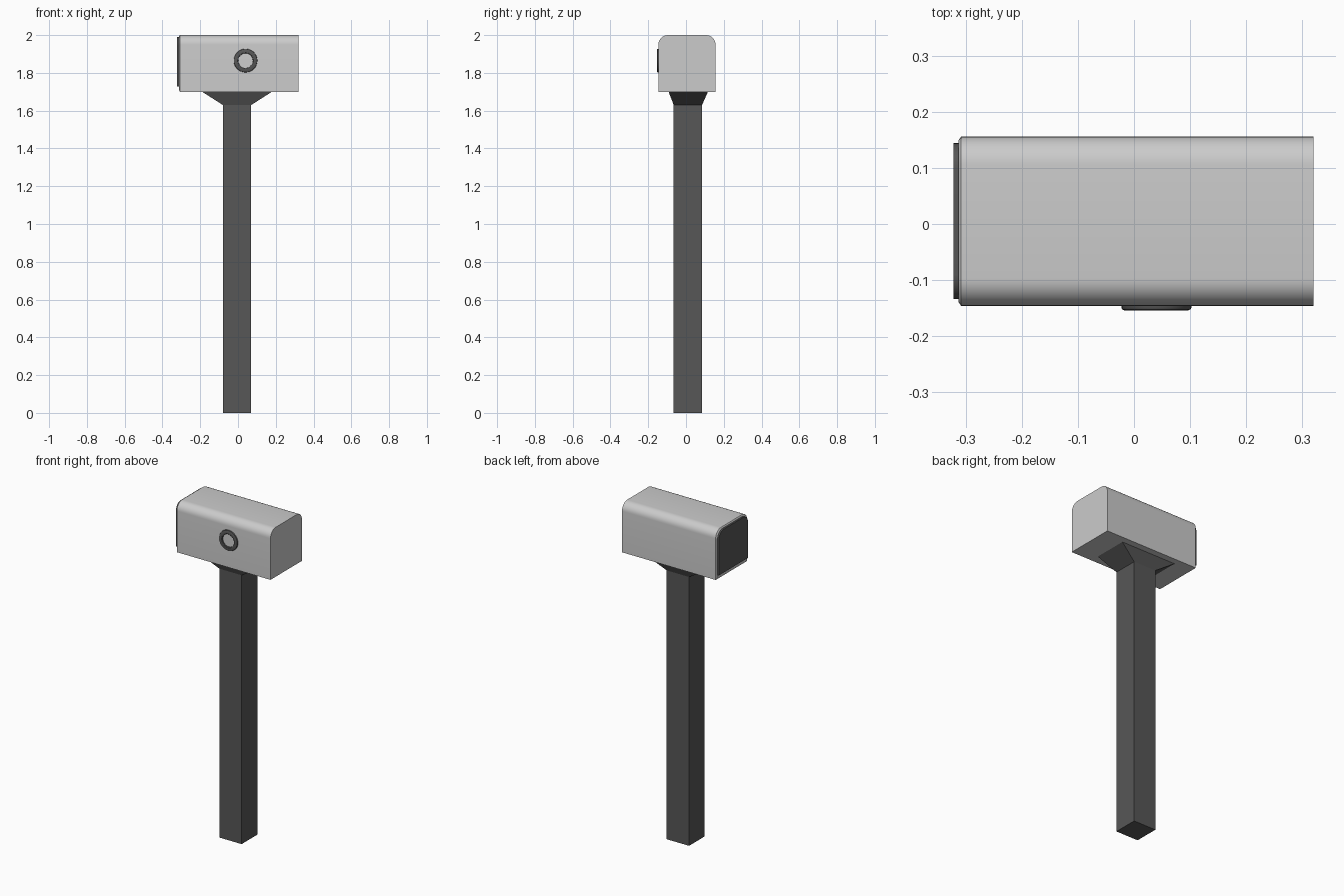
import bpy, bmesh
from math import sin, cos, pi

if "Cube" in bpy.data.objects:
    bpy.data.objects.remove(bpy.data.objects["Cube"])


def material(name, v):
    m = bpy.data.materials.new(name)
    m.diffuse_color = (v, v, v, 1)
    m.use_nodes = True
    m.node_tree.nodes["Principled BSDF"].inputs["Base Color"].default_value = m.diffuse_color
    return m


DARK = material("dark_grey", 0.095)
MID = material("mid_grey", 0.55)
LIGHT = material("light_grey", 0.8)


def loft(name, sections, mats, closed=False, smooth=False):
    """Skin equal-length loops of points; cap the ends unless closed."""
    bm = bmesh.new()
    rings = [[bm.verts.new(p) for p in s] for s in sections]
    pairs = list(zip(rings, rings[1:] + rings[:1]))
    for a, b in (pairs if closed else pairs[:-1]):
        n = len(a)
        for i in range(n):
            bm.faces.new((a[i], a[(i + 1) % n], b[(i + 1) % n], b[i]))
    if not closed:
        bm.faces.new(rings[0])
        cap = bm.faces.new(rings[-1])
        cap.material_index = len(mats) - 1
    bmesh.ops.recalc_face_normals(bm, faces=bm.faces)
    me = bpy.data.meshes.new(name)
    bm.to_mesh(me)
    bm.free()
    for m in mats:
        me.materials.append(m)
    ob = bpy.data.objects.new(name, me)
    bpy.context.collection.objects.link(ob)
    if smooth:
        bpy.ops.object.select_all(action='DESELECT')
        ob.select_set(True)
        bpy.context.view_layer.objects.active = ob
        bpy.ops.object.shade_smooth_by_angle(angle=pi / 6)
    return ob


def rect(cx, cy, hx, hy, z):
    return [(cx + sx * hx, cy + sy * hy, z) for sx, sy in ((-1, -1), (1, -1), (1, 1), (-1, 1))]


def arch(x, hy, z0, z1, r, cy=0.005, n=8):
    """Rectangle in the yz plane with its two top corners rounded."""
    pts = [(x, cy - hy, z0), (x, cy + hy, z0)]
    for side, start in ((1, 0), (-1, pi / 2)):
        for i in range(n + 1):
            a = start + pi / 2 * i / n
            pts.append((x, cy + side * (hy - r) + r * cos(a), z1 - r + r * sin(a)))
    return pts


def circle(cx, cz, r, y, n=32):
    return [(cx + r * cos(2 * pi * i / n), y, cz + r * sin(2 * pi * i / n)) for i in range(n)]


# Square post and flared bracket under the head
loft("post", [rect(-0.005, 0.01, 0.075, 0.075, z) for z in (0, 1.632)], [DARK])
loft("flared_bracket", [rect(-0.005, 0.01, 0.075, 0.075, 1.63),
                        rect(-0.005, 0.012, 0.188, 0.105, 1.702)], [DARK])

# Head housing: chamfered at the left end, pale face at the right end
loft("head_housing", [arch(-0.313, 0.144, 1.71, 1.993, 0.045),
                      arch(-0.308, 0.151, 1.70, 2.0, 0.05),
                      arch(0.32, 0.151, 1.70, 2.0, 0.05)], [MID, LIGHT], smooth=True)

# Dark end plate
loft("end_plate", [arch(x, 0.139, 1.727, 1.99, 0.045) for x in (-0.322, -0.31)], [DARK], smooth=True)

# Raised ring on the front, with rounded outer edge
ring = [(0.0625, -0.14), (0.0625, -0.149), (0.061, -0.152), (0.057, -0.154),
        (0.042, -0.154), (0.039, -0.152), (0.038, -0.14)]
loft("front_ring", [circle(0.04, 1.865, r, y) for r, y in ring], [DARK], closed=True, smooth=True)
